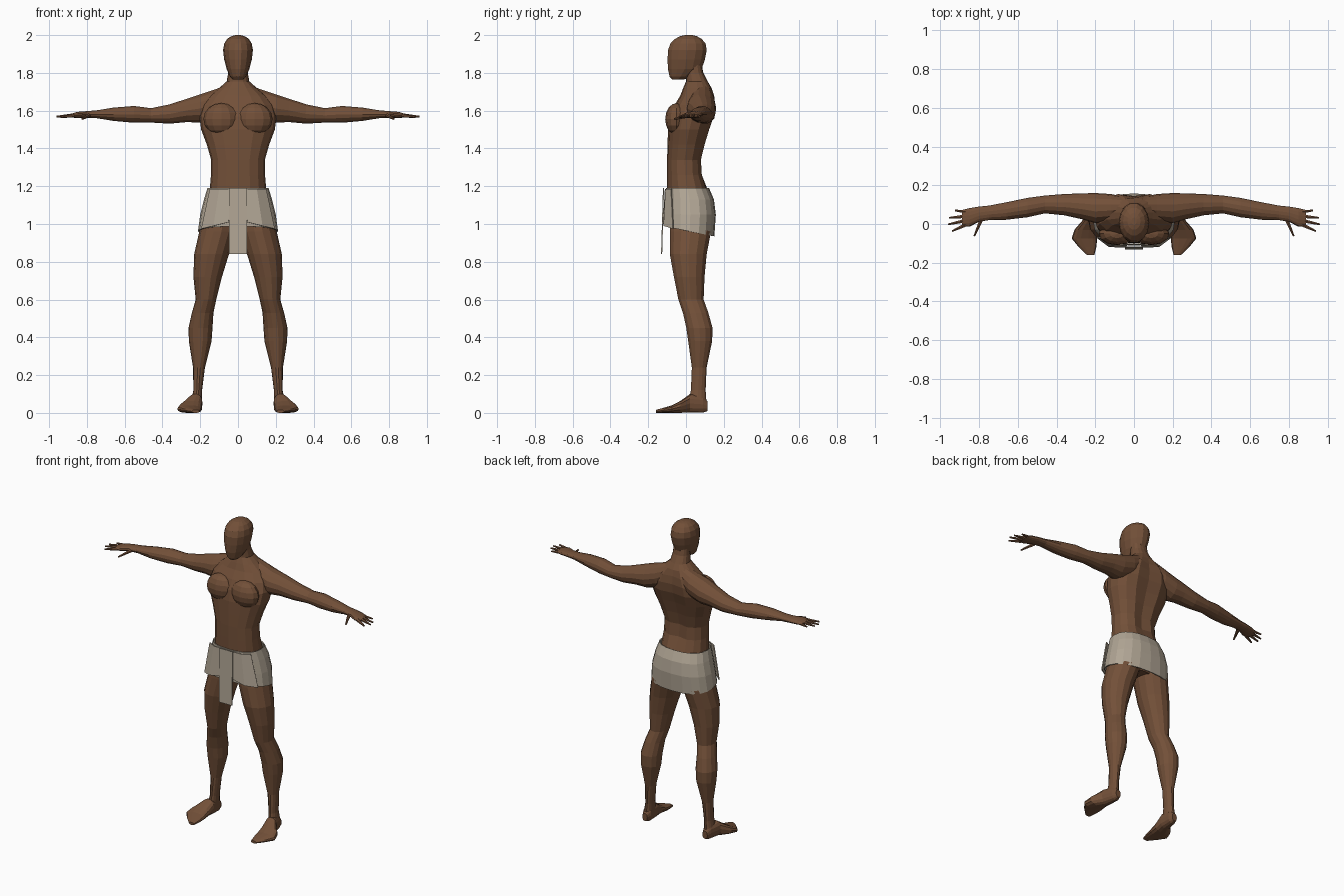
import bpy
import bmesh
from math import cos, sin, pi, copysign
from mathutils import Vector, Matrix

default_cube = bpy.data.objects.get("Cube")
if default_cube:
    bpy.data.objects.remove(default_cube, do_unlink=True)


def make_material(name, color):
    material = bpy.data.materials.new(name)
    material.use_nodes = True
    material.diffuse_color = (*color, 1)
    shader = next(n for n in material.node_tree.nodes if n.type == "BSDF_PRINCIPLED")
    shader.inputs["Base Color"].default_value = (*color, 1)
    return material


skin = make_material("brown skin", (.17, .08, .04))
linen = make_material("pale linen", (.44, .38, .30))


def finish(name, bm, material, thickness=0):
    """Turn a bmesh into a named, flat shaded object."""
    bmesh.ops.recalc_face_normals(bm, faces=bm.faces)
    mesh = bpy.data.meshes.new(name)
    bm.to_mesh(mesh)
    bm.free()
    mesh.materials.append(material)
    obj = bpy.data.objects.new(name, mesh)
    bpy.context.collection.objects.link(obj)
    if thickness:
        solid = obj.modifiers.new("cloth thickness", "SOLIDIFY")
        solid.thickness = thickness
    return obj


def loft(sections, axis, sides=14, power=2.0, side=1, caps=True):
    """Skin rounded rings; a section is (position, min a, max a, min b, max b)."""
    bm = bmesh.new()
    rings = []
    for position, a_min, a_max, b_min, b_max in sections:
        ring = []
        for i in range(sides):
            angle = 2 * pi * i / sides
            c, s = cos(angle), sin(angle)
            a = copysign(abs(c) ** (2 / power), c) * (a_max - a_min) / 2 + (a_min + a_max) / 2
            b = copysign(abs(s) ** (2 / power), s) * (b_max - b_min) / 2 + (b_min + b_max) / 2
            point = {"x": (position, a, b), "y": (a, position, b), "z": (a, b, position)}[axis]
            ring.append(bm.verts.new((point[0] * side, point[1], point[2])))
        rings.append(ring)
    for low, high in zip(rings, rings[1:]):
        for i in range(sides):
            j = (i + 1) % sides
            bm.faces.new((low[i], low[j], high[j], high[i]))
    if caps:
        bm.faces.new(rings[0])
        bm.faces.new(rings[-1])
    return bm


def centred(rows):
    """Expand (height, half width, front, back) rows to full sections."""
    return [(z, -w, w, front, back) for z, w, front, back in rows]


def sheet(name, top, bottom):
    """Hang a strip of cloth between an upper and a lower edge."""
    bm = bmesh.new()
    upper = [bm.verts.new(p) for p in top]
    lower = [bm.verts.new(p) for p in bottom]
    for i in range(len(top) - 1):
        bm.faces.new((upper[i], upper[i + 1], lower[i + 1], lower[i]))
    return finish(name, bm, linen, .006)


# Torso and neck, with a groove down the spine
torso = loft(centred([
    (.96, .09, -.05, .10), (1.05, .15, -.08, .13), (1.18, .15, -.10, .115),
    (1.26, .143, -.10, .09), (1.34, .142, -.10, .085), (1.42, .165, -.098, .105),
    (1.5, .195, -.095, .13), (1.57, .205, -.085, .155), (1.63, .19, -.06, .162),
    (1.68, .15, -.03, .155), (1.72, .10, -.015, .135), (1.755, .06, 0, .115),
    (1.8, .052, 0, .092), (1.86, .05, 0, .08),
]), "z", sides=16, power=2.3)
for v in torso.verts:
    if abs(v.co.x) < .01 and v.co.y > .05 and 1.2 < v.co.z < 1.7:
        v.co.y -= .018
finish("torso", torso, skin)

# Head with a narrow jaw and a rounded crown
finish("head", loft(centred([
    (1.765, .028, -.075, -.01), (1.78, .042, -.088, .03), (1.82, .06, -.098, .085),
    (1.87, .073, -.1, .102), (1.92, .079, -.098, .112), (1.955, .073, -.085, .106),
    (1.98, .057, -.06, .085), (1.995, .034, -.03, .057), (2, .014, -.005, .033),
]), "z"), skin)

arm_sections = [
    (.05, .04, .14, 1.6, 1.742), (.12, .015, .155, 1.56, 1.715),
    (.2, .005, .16, 1.535, 1.688), (.27, .025, .158, 1.538, 1.665),
    (.36, .045, .155, 1.53, 1.635), (.46, .055, .147, 1.536, 1.614),
    (.55, .035, .135, 1.535, 1.626), (.66, .022, .112, 1.545, 1.617),
    (.75, .02, .095, 1.56, 1.602), (.8, .012, .09, 1.562, 1.598),
    (.85, -.014, .082, 1.56, 1.594), (.89, -.012, .072, 1.565, 1.582),
]
leg_sections = [
    (1.08, .01, .165, -.08, .12), (.96, .012, .205, -.088, .135),
    (.84, .048, .232, -.088, .112), (.72, .085, .236, -.066, .1),
    (.6, .115, .224, -.042, .095), (.53, .13, .244, -.018, .12),
    (.45, .135, .262, 0, .142), (.38, .14, .26, .01, .14),
    (.24, .175, .238, .03, .11), (.12, .19, .236, .025, .105),
    (.05, .19, .25, .01, .11),
]
foot_sections = [
    (.115, .2, .235, .01, .06), (.09, .19, .246, 0, .09), (.02, .188, .265, 0, .1),
    (-.03, .19, .308, 0, .064), (-.075, .19, .322, 0, .04),
    (-.12, .195, .285, 0, .027), (-.16, .205, .243, 0, .016),
]
# Each finger runs from a knuckle to a tip
fingers = {
    "thumb": ((.79, .02, 1.575), (.825, -.062, 1.556)),
    "index_finger": ((.87, -.004, 1.574), (.94, -.037, 1.567)),
    "middle_finger": ((.87, .018, 1.575), (.96, -.002, 1.568)),
    "ring_finger": ((.87, .04, 1.575), (.955, .032, 1.568)),
    "little_finger": ((.86, .062, 1.575), (.925, .07, 1.57)),
}

for label, side in (("left", 1), ("right", -1)):
    # Limbs
    finish(label + "_arm", loft(arm_sections, "x", side=side), skin)
    finish(label + "_leg", loft(leg_sections, "z", side=side), skin)
    finish(label + "_foot", loft(foot_sections, "y", power=2.4, side=side), skin)

    # Fingers as tapered cones
    for finger, (knuckle, tip) in fingers.items():
        start, end = (Vector((p[0] * side, p[1], p[2])) for p in (knuckle, tip))
        direction = end - start
        turn = direction.to_track_quat("Z", "Y").to_matrix().to_4x4()
        bm = bmesh.new()
        bmesh.ops.create_cone(
            bm, cap_ends=True, segments=6, radius1=.011, radius2=.005,
            depth=direction.length, matrix=Matrix.Translation((start + end) / 2) @ turn)
        finish(label + "_" + finger, bm, skin)

    # Chest muscle
    bm = bmesh.new()
    placement = Matrix.Translation((side * .088, -.05, 1.555)) @ Matrix.Diagonal((.095, .06, .085, 1))
    bmesh.ops.create_uvsphere(bm, u_segments=12, v_segments=8, radius=1, matrix=placement)
    finish(label + "_chest_muscle", bm, skin)

    # Front panel of the wrap
    sheet(label + "_wrap_panel",
          [(side * x, y, 1.185) for x, y in ((.035, -.112), (.1, -.109), (.15, -.08))],
          [(side * x, y, z) for x, y, z in
           ((.05, -.122, 1.01), (.13, -.119, .99), (.195, -.07, .975))])

# Waist wrap, its hem dropping towards the back
wrap = loft(centred([
    (1.19, .162, -.107, .122), (1.13, .18, -.11, .148),
    (1.05, .2, -.112, .158), (.965, .212, -.112, .15),
]), "z", sides=20, power=2.4, caps=False)
for v in wrap.verts:
    if v.co.z < 1:
        v.co.z -= .2 * v.co.y
finish("waist_wrap", wrap, linen, .006)

# Hanging flap at the front
sheet("front_flap",
      [(-.047, -.116, 1.19), (.047, -.116, 1.19)],
      [(-.047, -.126, .842), (.047, -.126, .842)])
